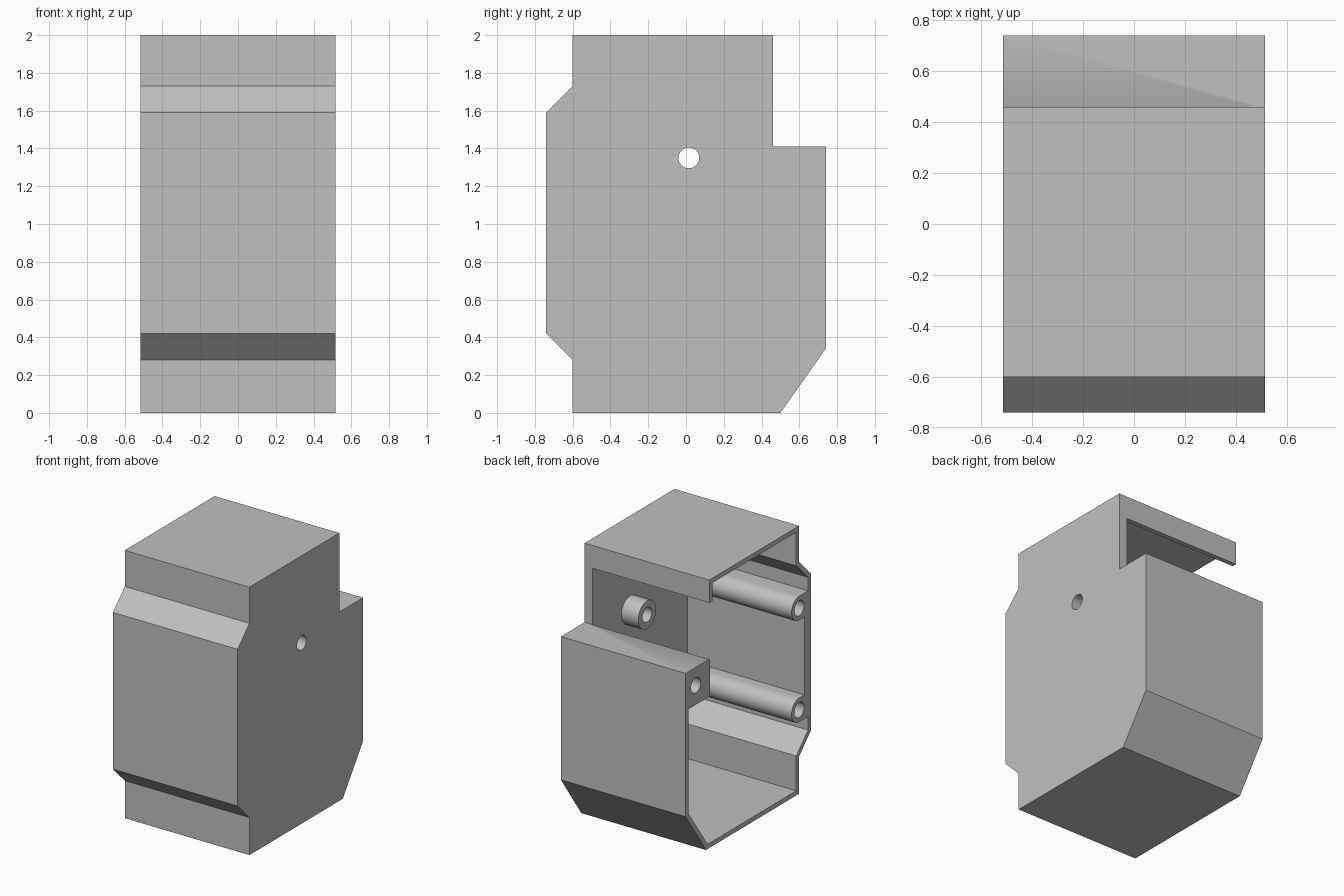
import bpy, bmesh, math
from mathutils import Matrix

cube = bpy.data.objects.get("Cube")
if cube:
    bpy.data.objects.remove(cube, do_unlink=True)

grey = bpy.data.materials.new("plain grey")
grey.use_nodes = True
color = (0.53, 0.53, 0.53, 1)
grey.diffuse_color = color
grey.node_tree.nodes["Principled BSDF"].inputs["Base Color"].default_value = color


def finish(name, bm):
    bmesh.ops.recalc_face_normals(bm, faces=bm.faces[:])
    mesh = bpy.data.meshes.new(name)
    bm.to_mesh(mesh)
    bm.free()
    mesh.materials.append(grey)
    ob = bpy.data.objects.new(name, mesh)
    bpy.context.collection.objects.link(ob)
    return ob


def prism(name, section, x0, x1):
    """Extrude a (y, z) section along x."""
    bm = bmesh.new()
    face = bm.faces.new([bm.verts.new((x0, y, z)) for y, z in section])
    out = bmesh.ops.extrude_face_region(bm, geom=[face])
    verts = [v for v in out["geom"] if isinstance(v, bmesh.types.BMVert)]
    bmesh.ops.translate(bm, verts=verts, vec=(x1 - x0, 0, 0))
    return finish(name, bm)


def rod(name, y, z, r, x0, x1):
    """Cylinder lying along x."""
    bm = bmesh.new()
    place = Matrix.Translation(((x0 + x1) / 2, y, z)) @ Matrix.Rotation(math.pi / 2, 4, "Y")
    bmesh.ops.create_cone(bm, cap_ends=True, segments=32, radius1=r, radius2=r,
                          depth=x1 - x0, matrix=place)
    return finish(name, bm)


def combine(target, tool, operation):
    mod = target.modifiers.new(operation.lower(), "BOOLEAN")
    mod.operation = operation
    mod.solver = "EXACT"
    mod.object = tool
    tool.hide_render = True
    bpy.context.view_layer.objects.active = target
    bpy.ops.object.modifier_apply(modifier=mod.name)
    bpy.data.objects.remove(tool, do_unlink=True)


def post_outline(z, r=0.09, steps=16):
    """Half-round screw post bulging from the front wall, top to bottom."""
    arc = [math.pi / 2 - math.pi * i / steps for i in range(steps + 1)]
    return [(POST_Y + r * math.cos(a), z + r * math.sin(a)) for a in arc]


HALF, PLATE, T = 0.515, 0.45, 0.035
POST_Y, POSTS = -0.6, (1.385, 0.625)
FRONT, THICK = -0.74 + T, -0.66
hi, lo = post_outline(POSTS[0]), post_outline(POSTS[1])

# Outer casing silhouette
outer = [(-0.6, 2), (-0.6, 1.73), (-0.74, 1.59), (-0.74, 0.42), (-0.6, 0.28),
         (-0.6, 0), (0.5, 0), (0.74, 0.34), (0.74, 1.41), (0.46, 1.41), (0.46, 2)]
casing = prism("casing", outer, -HALF, HALF)

# Cavity, shaped around the screw posts, the rear block and the rear window
cavity = [(-0.6 + T, 2 - T), (-0.6 + T, 1.715), (FRONT, 1.575), (FRONT, hi[0][1])]
cavity += hi + [(THICK, hi[-1][1]), (THICK, lo[0][1])] + lo
cavity += [(FRONT, lo[-1][1]), (FRONT, 0.435), (-0.6 + T, 0.295), (-0.6 + T, T),
           (0.48, T), (0.74 - T, 0.35), (0.74 - T, 1.13), (0.455, 1.13),
           (0.455, 1.405), (0.5, 1.43), (0.5, 1.83), (0.46 - T, 1.83), (0.46 - T, 2 - T)]
combine(casing, prism("cavity_cutter", cavity, -0.7, PLATE), "DIFFERENCE")

# Boss on the inside of the closed side, with a through hole
combine(casing, rod("side_boss", 0.015, 1.35, 0.105, 0.31, 0.48), "UNION")
combine(casing, rod("boss_hole", 0.015, 1.35, 0.055, 0.2, 0.7), "DIFFERENCE")

# Blind screw holes in the posts and the rear block
for y, z in [(POST_Y, POSTS[0]), (POST_Y, POSTS[1]), (0.62, 1.275)]:
    combine(casing, rod("screw_hole", y, z, 0.057, -0.7, 0.1), "DIFFERENCE")

bpy.ops.object.select_all(action="DESELECT")
casing.select_set(True)
bpy.context.view_layer.objects.active = casing
bpy.ops.object.shade_smooth_by_angle(angle=math.radians(30))
